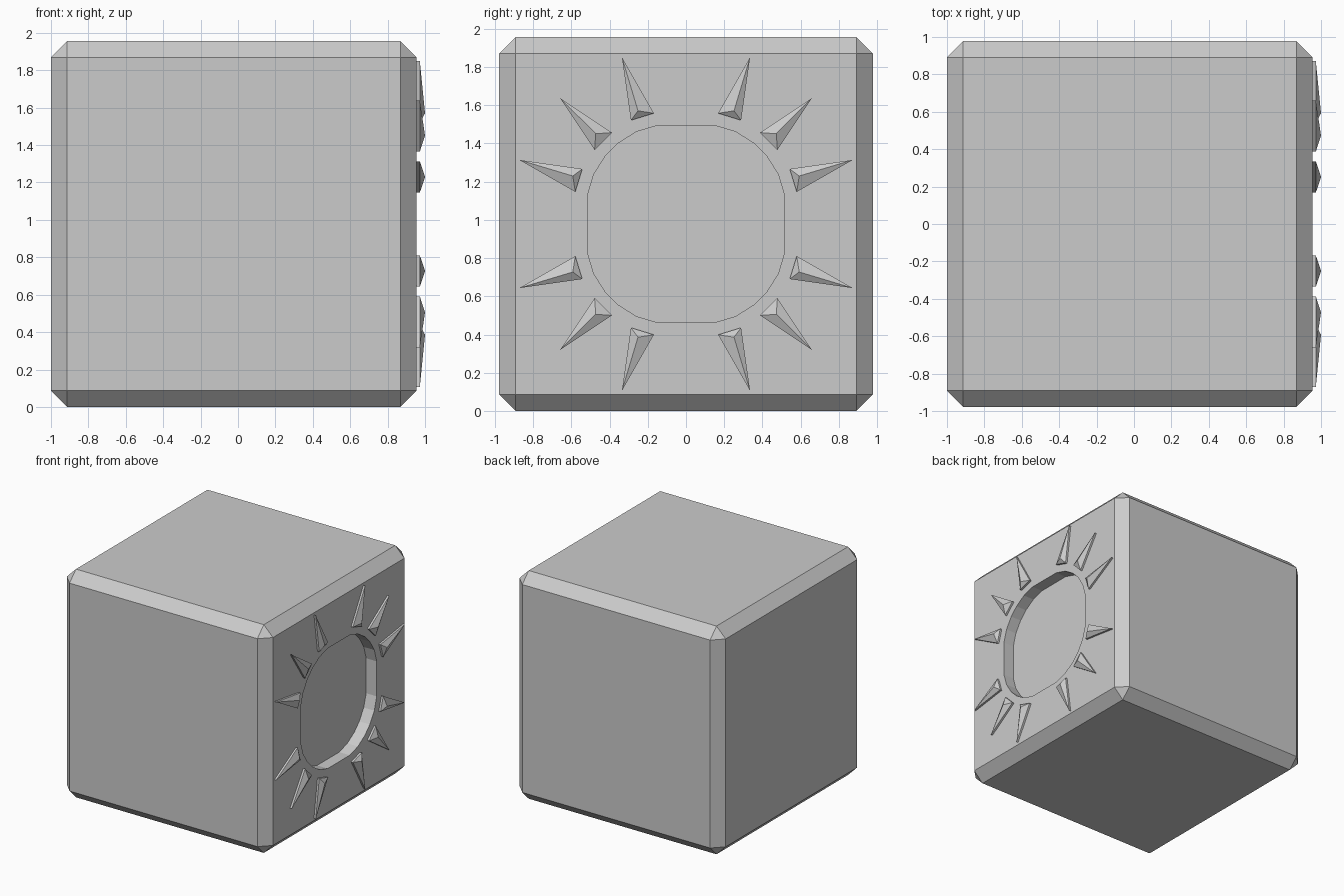
import bpy, bmesh
from mathutils import Vector

if "Cube" in bpy.data.objects:
    bpy.data.objects.remove(bpy.data.objects["Cube"])

ZC = 0.978      # height of the cube centre
FACE = 0.955    # x of the decorated face


def make_object(name, bm):
    bmesh.ops.recalc_face_normals(bm, faces=bm.faces)
    me = bpy.data.meshes.new(name)
    bm.to_mesh(me)
    bm.free()
    ob = bpy.data.objects.new(name, me)
    bpy.context.collection.objects.link(ob)
    return ob


def prism(bm, outline, x0, x1):
    """Closed side walls from a (y, z) outline; returns both rings."""
    a = [bm.verts.new((x0, y, ZC + z)) for y, z in outline]
    b = [bm.verts.new((x1, y, ZC + z)) for y, z in outline]
    n = len(outline)
    for i in range(n):
        j = (i + 1) % n
        bm.faces.new((a[i], a[j], b[j], b[i]))
    bm.faces.new(a)
    return a, b


# Chamfered cube
bm = bmesh.new()
bmesh.ops.create_cube(bm, size=1)
bmesh.ops.scale(bm, vec=(FACE + 1, 1.955, 1.956), verts=bm.verts)
bmesh.ops.translate(bm, vec=((FACE - 1) / 2, 0, ZC), verts=bm.verts)
bmesh.ops.bevel(bm, geom=bm.edges[:], offset=0.087, segments=1,
                profile=0.5, affect='EDGES')
body = make_object("cube_body", bm)

# Rounded recess on the right face
half = [(0.515, 0.15), (0.482, 0.26), (0.422, 0.355)]
quarter = half + [(z, y) for y, z in reversed(half)]
outline = (quarter + [(-y, z) for y, z in reversed(quarter)]
           + [(-y, -z) for y, z in quarter]
           + [(y, -z) for y, z in reversed(quarter)])
bm = bmesh.new()
_, end = prism(bm, outline, FACE - 0.10, FACE + 0.2)
bm.faces.new(end)
cutter = make_object("recess_cutter", bm)
cutter.hide_render = True
cutter.display_type = 'WIRE'
cut = body.modifiers.new("recess", 'BOOLEAN')
cut.operation = 'DIFFERENCE'
cut.solver = 'EXACT'
cut.object = cutter

# Faceted rays around the recess: tip, two inner corners, raised peak
steep = [(0.335, 0.872), (0.168, 0.579), (0.288, 0.542), (0.251, 0.592)]
diagonal = [(0.66, 0.66), (0.387, 0.478), (0.478, 0.387), (0.472, 0.472)]
shallow = [(z, y) for y, z in steep]
bm = bmesh.new()
for ray in (steep, diagonal, shallow):
    for sy in (1, -1):
        for sz in (1, -1):
            pts = [(y * sy, z * sz) for y, z in ray]
            _, rim = prism(bm, pts[:3], FACE - 0.005, FACE + 0.017)
            peak = bm.verts.new((1.0, pts[3][0], ZC + pts[3][1]))
            for i in range(3):
                bm.faces.new((rim[i], rim[(i + 1) % 3], peak))
make_object("rays", bm)
